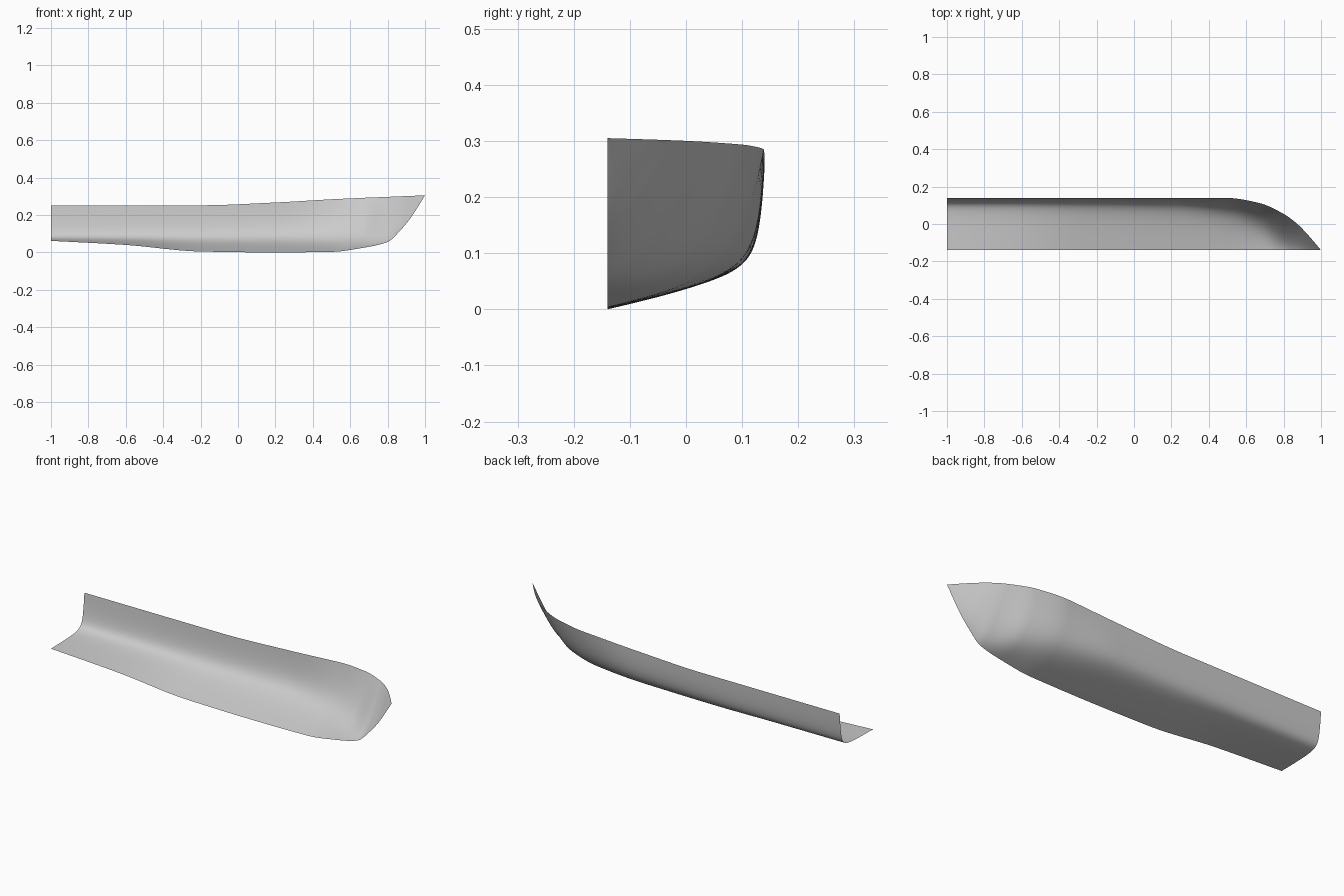
import bpy
import bmesh
from mathutils import Vector

default_cube = bpy.data.objects.get("Cube")
if default_cube:
    bpy.data.objects.remove(default_cube, do_unlink=True)

CENTRELINE = -0.14
STATION_COUNT = 110
GIRTH_COUNT = 36

# Hull stations: x, keel z, sheer y, sheer z, bilge y, bilge z, bilge fullness
STATIONS = [
    (-1.0, .062, .14, .252, .125, .064, 4),
    (-.6, .04, .14, .252, .128, .063, 3.5),
    (-.2, .005, .14, .252, .13, .062, 3),
    (.2, 0, .14, .267, .13, .062, 2.5),
    (.5, .003, .139, .284, .095, .058, 2),
    (.67, .025, .112, .292, .03, .057, 1.6),
    (.8, .056, .054, .297, -.06, .085, 1.2),
    (.87, .12, .003, .3, -.08, .15, 1),
    (.92, .18, -.047, .302, -.105, .21, 1),
    (1.0, .305, -.14, .305, -.14, .305, 1),
]


def smooth_curve(xs, values):
    """Monotone cubic through the station values, so the hull stays fair."""
    steps = [b - a for a, b in zip(xs, xs[1:])]
    slopes = [(b - a) / h for a, b, h in zip(values, values[1:], steps)]
    tangents = [slopes[0]]
    for before, after in zip(slopes, slopes[1:]):
        product = before * after
        tangents.append(2 * product / (before + after) if product > 0 else 0)
    tangents.append(slopes[-1])

    def evaluate(x):
        i = max(k for k in range(len(steps)) if xs[k] <= x + 1e-9)
        h = steps[i]
        t = (x - xs[i]) / h
        rise = t * t * (3 - 2 * t)
        return (values[i] * (1 - rise) + values[i + 1] * rise
                + h * tangents[i] * t * (1 - t) ** 2
                - h * tangents[i + 1] * t * t * (1 - t))

    return evaluate


def section_point(keel, bilge, sheer, fullness, t):
    """Weighted arc from the keel, round the bilge, up to the sheer."""
    a, b, c = (1 - t) ** 2, 2 * t * (1 - t) * fullness, t * t
    return (keel * a + bilge * b + sheer * c) / (a + b + c)


def make_material(name, colour):
    material = bpy.data.materials.new(name)
    material.use_nodes = True
    material.diffuse_color = colour
    material.node_tree.nodes["Principled BSDF"].inputs["Base Color"].default_value = colour
    return material


# Half hull shell: one open sheet lofted through the stations
columns = list(zip(*STATIONS))
curves = [smooth_curve(columns[0], column) for column in columns[1:]]
bm = bmesh.new()
rows = []
for i in range(STATION_COUNT + 1):
    u = i / STATION_COUNT
    x = -1 + 2 * (1 - (1 - u) ** 1.5)  # closer stations toward the bow
    keel_z, sheer_y, sheer_z, bilge_y, bilge_z, fullness = [c(x) for c in curves]
    keel = Vector((x, CENTRELINE, keel_z))
    bilge = Vector((x, bilge_y, bilge_z))
    sheer = Vector((x, sheer_y, sheer_z))
    rows.append([bm.verts.new(section_point(keel, bilge, sheer, fullness, j / GIRTH_COUNT))
                 for j in range(GIRTH_COUNT + 1)])
for row, following in zip(rows, rows[1:]):
    for j in range(GIRTH_COUNT):
        bm.faces.new((row[j], row[j + 1], following[j + 1], following[j]))

# Close the stem tip to a single point
bmesh.ops.remove_doubles(bm, verts=bm.verts, dist=1e-5)
for face in bm.faces:
    face.smooth = True

mesh = bpy.data.meshes.new("half_hull")
bm.to_mesh(mesh)
bm.free()
mesh.materials.append(make_material("light grey", (0.6, 0.6, 0.6, 1)))
hull = bpy.data.objects.new("half_hull", mesh)
bpy.context.collection.objects.link(hull)
